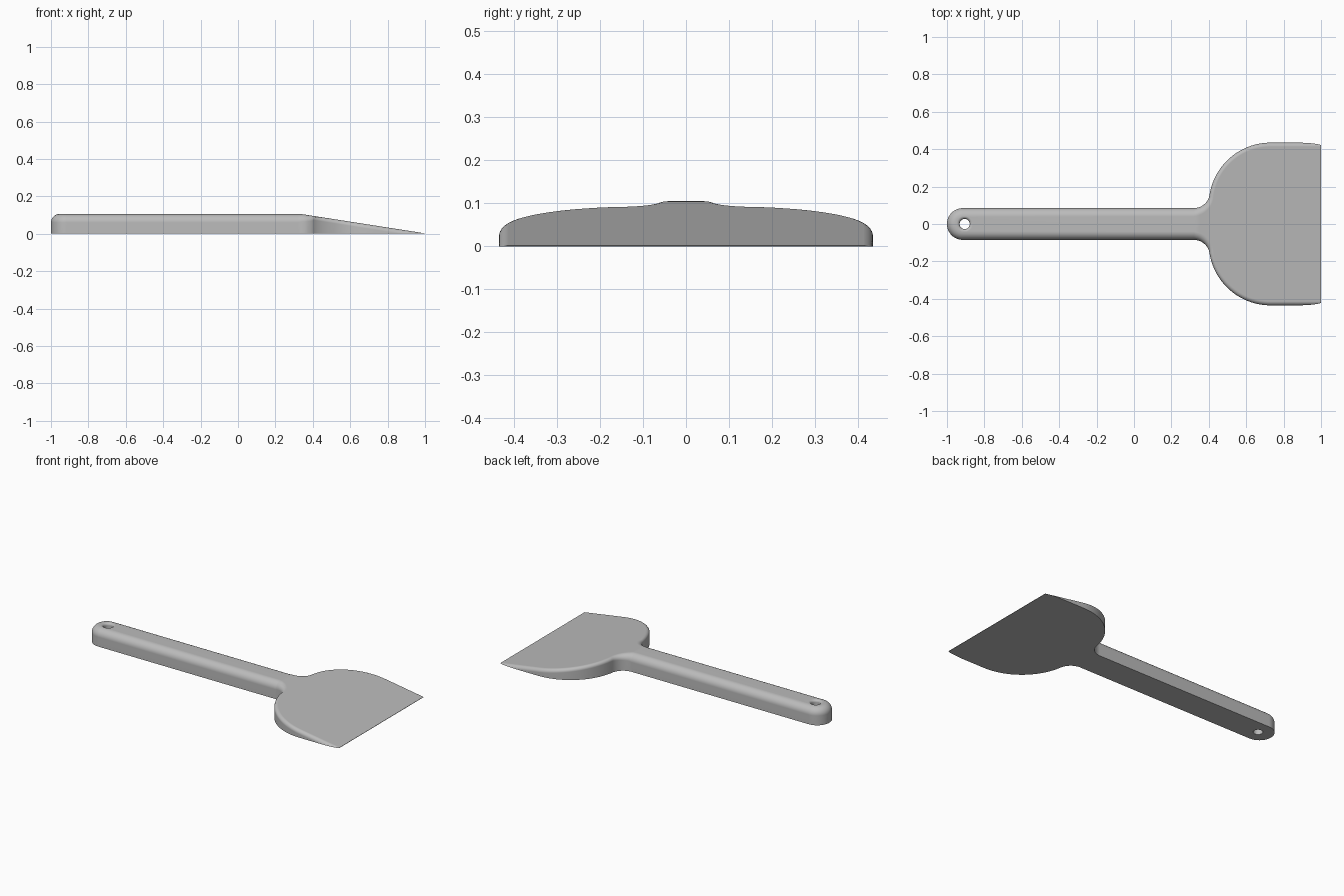
import bpy, bmesh
from math import pi, sin, cos, asin, atan2, sqrt, radians

if "Cube" in bpy.data.objects:
    bpy.data.objects.remove(bpy.data.objects["Cube"], do_unlink=True)

THICK, SLOPE_X = 0.105, 0.34          # handle height, start of the blade slope
GRIP, BLADE, NECK = 0.085, 0.33, 0.085  # half width / outline radii
BLADE_C = (0.73, 0.105)
ROUND_GRIP, ROUND_BLADE = 0.045, 0.022  # top edge rounding


def height(x):
    t = max(0, (x - SLOPE_X) / (1 - SLOPE_X))
    return THICK + (0.002 - THICK) * t


def arc(cx, cy, r, a0, a1, n, side=1, r0=ROUND_GRIP, r1=ROUND_GRIP):
    """Outline samples: position, outward normal and edge rounding."""
    out = []
    for i in range(n + 1):
        t = i / n
        a = a0 + (a1 - a0) * t
        out.append((cx + r * cos(a), cy + r * sin(a),
                    side * cos(a), side * sin(a), r0 + (r1 - r0) * t))
    return out


# Half outline, from the handle's end to the blade's edge
neck_y = GRIP + NECK
neck_x = BLADE_C[0] - sqrt((BLADE + NECK) ** 2 - (neck_y - BLADE_C[1]) ** 2)
join = atan2(neck_y - BLADE_C[1], neck_x - BLADE_C[0])
outline = arc(GRIP - 1, 0, GRIP, pi, pi / 2, 20)
outline += arc(neck_x, neck_y, NECK, -pi / 2, join - pi, 16, -1, ROUND_GRIP, ROUND_BLADE)
outline += arc(*BLADE_C, BLADE, join, pi / 2, 32, 1, ROUND_BLADE, ROUND_BLADE)[1:]
edge_y = BLADE_C[1] + BLADE
outline += [(BLADE_C[0] + (1 - BLADE_C[0]) * i / 16, edge_y, 0, 1, ROUND_BLADE)
            for i in range(1, 17)]


def section(x, y, nx, ny, r, steps=8):
    """Rounded arch across the body at one outline sample."""
    start = asin(max(0, min(1, 1 - height(x) / r)))
    half = []
    for i in range(steps + 1):
        a = start + (pi / 2 - start) * i / steps
        inset = r * (1 - cos(a))
        px, py = x - nx * inset, max(0, y - ny * inset)
        pz = max(0, height(px) - r * (1 - sin(a)))
        if i == 0:
            half.append((px, py, 0))
        half.append((px, py, pz))
    return half + [(px, -py, pz) for px, py, pz in reversed(half)]


# Body: handle and blade in one lofted solid
bm = bmesh.new()
loops = [[bm.verts.new(p) for p in section(*s)] for s in outline]
for a, b in zip(loops, loops[1:]):
    for i in range(len(a)):
        j = (i + 1) % len(a)
        bm.faces.new((a[i], a[j], b[j], b[i]))
bm.faces.new(loops[-1])
bmesh.ops.remove_doubles(bm, verts=bm.verts, dist=0.00005)
bmesh.ops.recalc_face_normals(bm, faces=bm.faces)
mesh = bpy.data.meshes.new("spatula_body")
bm.to_mesh(mesh)
bm.free()
body = bpy.data.objects.new("spatula_body", mesh)
bpy.context.collection.objects.link(body)

# Hanging hole with a rounded upper rim
hole_r, rim = 0.027, 0.015
profile = [(hole_r, -0.05)]
profile += [(hole_r + rim * (1 - cos(a)), THICK - rim + rim * sin(a))
            for a in (pi / 2 * i / 6 for i in range(7))]
profile.append((hole_r + rim, THICK + 0.05))
bm = bmesh.new()
n = 40
rings = [[bm.verts.new((-0.905 + r * cos(2 * pi * k / n), r * sin(2 * pi * k / n), z))
          for k in range(n)] for r, z in profile]
for a, b in zip(rings, rings[1:]):
    for k in range(n):
        m = (k + 1) % n
        bm.faces.new((a[k], a[m], b[m], b[k]))
bm.faces.new(rings[0])
bm.faces.new(rings[-1])
bmesh.ops.recalc_face_normals(bm, faces=bm.faces)
cut_mesh = bpy.data.meshes.new("hole_cutter")
bm.to_mesh(cut_mesh)
bm.free()
cutter = bpy.data.objects.new("hole_cutter", cut_mesh)
cutter.hide_render = True
bpy.context.collection.objects.link(cutter)

bpy.ops.object.select_all(action="DESELECT")
body.select_set(True)
bpy.context.view_layer.objects.active = body
cut = body.modifiers.new("hanging_hole", "BOOLEAN")
cut.operation, cut.solver, cut.object = "DIFFERENCE", "EXACT", cutter
bpy.ops.object.modifier_apply(modifier=cut.name)
bpy.data.objects.remove(cutter, do_unlink=True)

# Smooth rounding with crisp lower edges and flat faces
bpy.ops.object.shade_smooth_by_angle(angle=radians(35))
weighted = body.modifiers.new("flat_faces", "WEIGHTED_NORMAL")
weighted.keep_sharp = True

# Plain grey
grey = bpy.data.materials.new("plain_grey")
grey.use_nodes = True
colour = (0.5, 0.5, 0.5, 1)
grey.diffuse_color = colour
grey.node_tree.nodes["Principled BSDF"].inputs["Base Color"].default_value = colour
body.data.materials.clear()
body.data.materials.append(grey)
